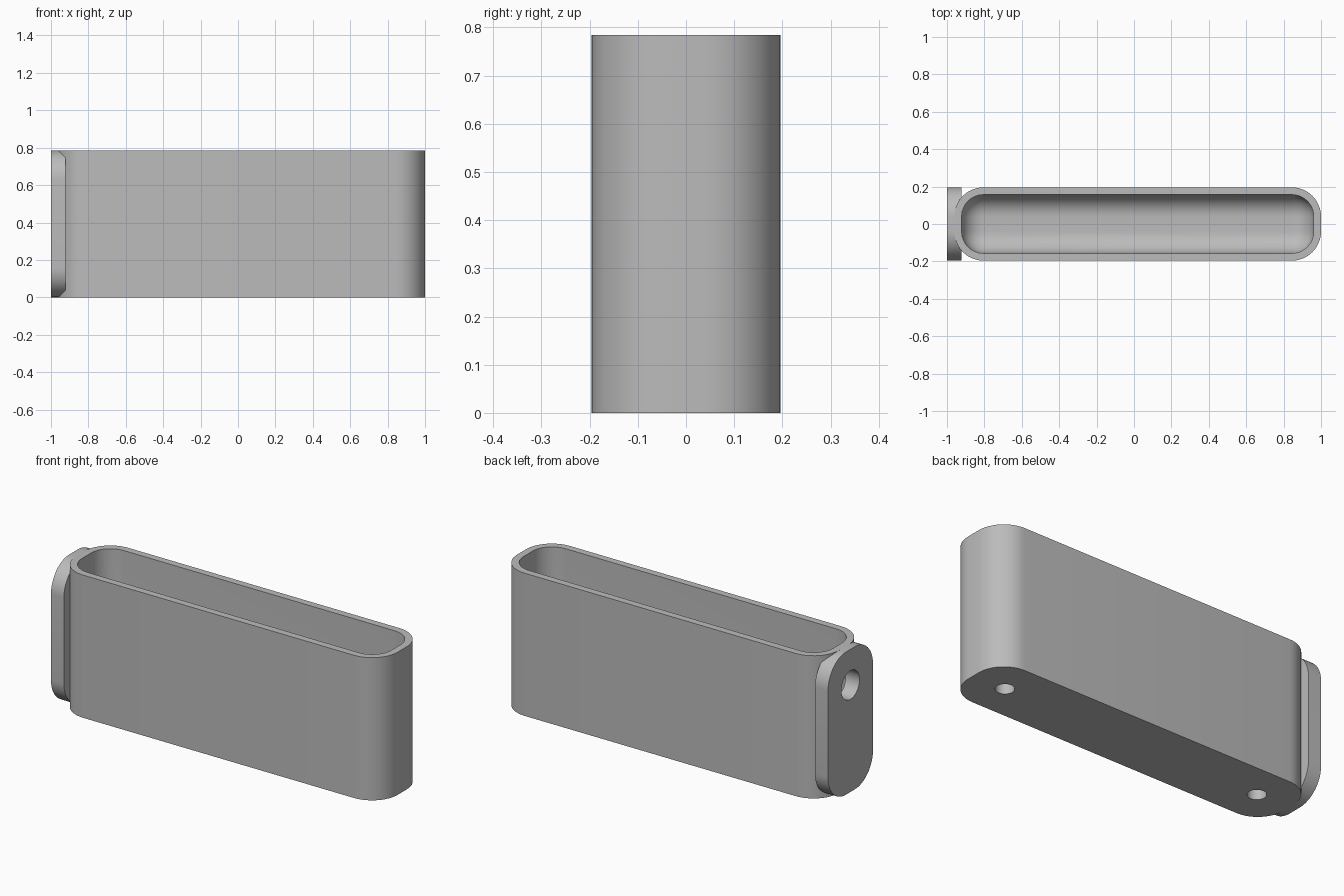
import bpy, bmesh
from math import radians
from mathutils import Matrix, Vector

if "Cube" in bpy.data.objects:
    bpy.data.objects.remove(bpy.data.objects["Cube"])

U = 2 / 51                      # one wall thickness
LENGTH, WIDTH, HEIGHT = 50 * U, 10 * U, 20 * U
RADIUS = 4 * U
BODY_X = U / 2                  # body sits off centre to make room for the flange

grey = bpy.data.materials.new("grey plastic")
grey.use_nodes = True
colour = (0.5, 0.5, 0.5, 1)
grey.diffuse_color = colour
grey.node_tree.nodes["Principled BSDF"].inputs["Base Color"].default_value = colour


def make_object(name, bm):
    mesh = bpy.data.meshes.new(name)
    bm.to_mesh(mesh)
    bm.free()
    mesh.materials.append(grey)
    obj = bpy.data.objects.new(name, mesh)
    bpy.context.collection.objects.link(obj)
    return obj


def rounded_box(name, low, high, radius, axis=None):
    """Box with rounded edges: all of them, or only those along one axis."""
    low, high = Vector(low), Vector(high)
    bm = bmesh.new()
    bmesh.ops.create_cube(bm, size=1)
    bmesh.ops.scale(bm, vec=high - low, verts=bm.verts)
    bmesh.ops.translate(bm, vec=(low + high) / 2, verts=bm.verts)
    edges = [e for e in bm.edges if axis is None
             or abs((e.verts[0].co - e.verts[1].co).normalized()[axis]) > 0.9]
    bmesh.ops.bevel(bm, geom=edges, offset=radius, offset_type='OFFSET',
                    segments=12, profile=0.5, affect='EDGES')
    return make_object(name, bm)


def cylinder(name, centre, radius, depth, axis='Z'):
    bm = bmesh.new()
    turn = Matrix.Rotation(radians(90), 4, 'Y') if axis == 'X' else Matrix()
    bmesh.ops.create_cone(bm, cap_ends=True, segments=48, radius1=radius,
                          radius2=radius, depth=depth,
                          matrix=Matrix.Translation(centre) @ turn)
    return make_object(name, bm)


def combine(target, tool, operation):
    """Apply a boolean and discard the tool."""
    mod = target.modifiers.new("boolean", 'BOOLEAN')
    mod.operation, mod.solver, mod.object = operation, 'EXACT', tool
    bpy.context.view_layer.objects.active = target
    bpy.ops.object.modifier_apply(modifier=mod.name)
    bpy.data.objects.remove(tool)


# Outer body with rounded upright corners
left, right = BODY_X - LENGTH / 2, BODY_X + LENGTH / 2
body = rounded_box("holder_body", (left, -WIDTH / 2, 0),
                   (right, WIDTH / 2, HEIGHT), RADIUS, axis=2)

# Mounting flange on the right end
flange = rounded_box("mounting_flange", (-1, -WIDTH / 2, 0),
                     (-1 + 2 * U, WIDTH / 2, HEIGHT), RADIUS, axis=0)
combine(body, flange, 'UNION')

# Open pocket with a rounded floor
pocket = rounded_box("pocket_cutter", (left + U, -WIDTH / 2 + U, 3 * U),
                     (right - U, WIDTH / 2 - U, HEIGHT + 6 * U), RADIUS - U)
combine(body, pocket, 'DIFFERENCE')

# Screw hole through the flange
hole = cylinder("flange_hole_cutter", (-1, 0, 15 * U), 2 * U, 6 * U, 'X')
combine(body, hole, 'DIFFERENCE')

# Blind holes under the floor
for side in (-1, 1):
    hole = cylinder("floor_hole_cutter", (BODY_X + side * 20 * U, 0, 0),
                    1.2 * U, 4 * U)
    combine(body, hole, 'DIFFERENCE')

# Smooth curves, crisp rims
for obj in bpy.context.selected_objects:
    obj.select_set(False)
body.select_set(True)
bpy.context.view_layer.objects.active = body
bpy.ops.object.shade_smooth_by_angle(angle=radians(30))
